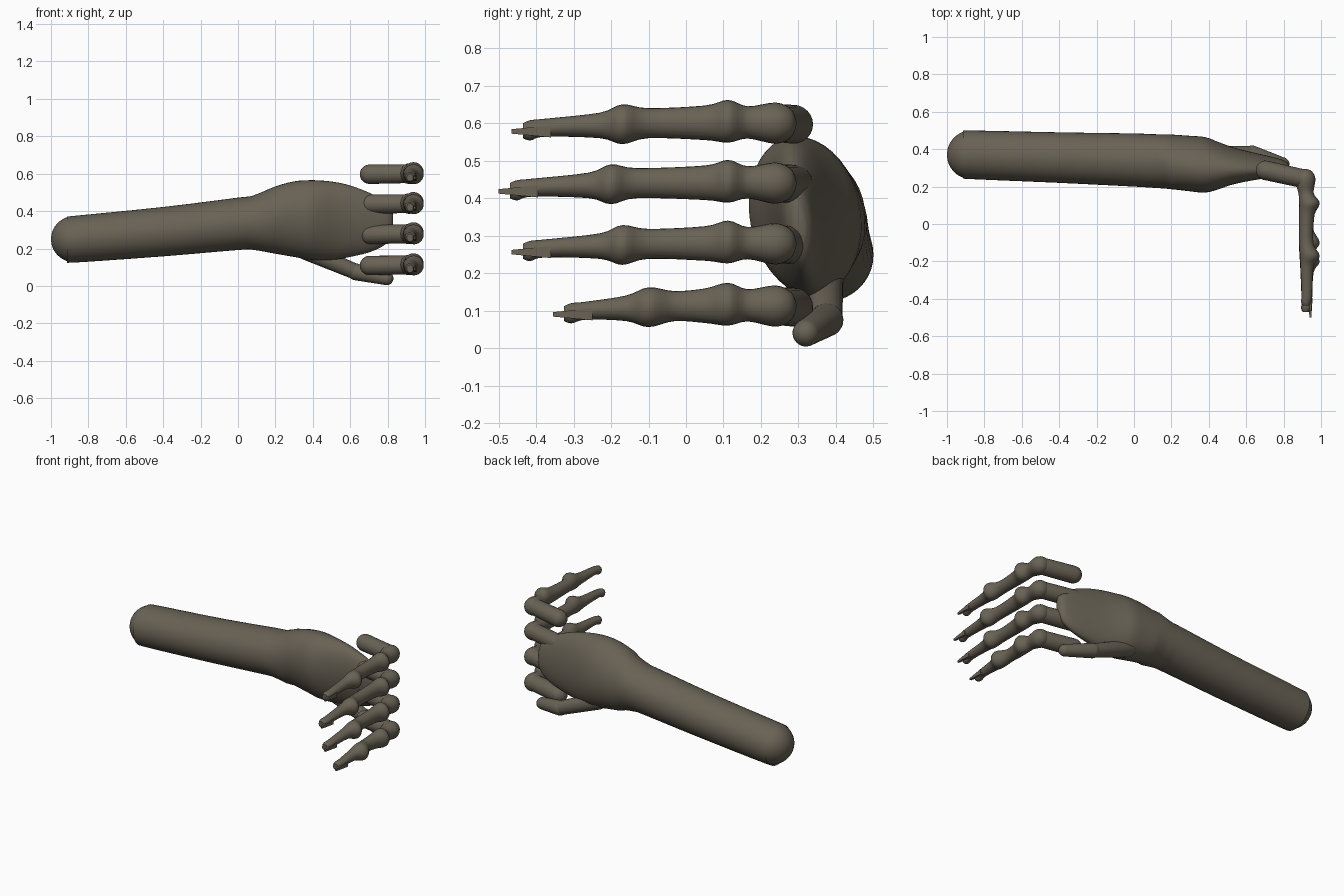
import bpy, bmesh, math
from mathutils import Vector

if "Cube" in bpy.data.objects:
    bpy.data.objects.remove(bpy.data.objects["Cube"])

skin = bpy.data.materials.new("grey brown skin")
skin.diffuse_color = (0.14, 0.122, 0.09, 1)
skin.use_nodes = True
skin.node_tree.nodes["Principled BSDF"].inputs["Base Color"].default_value = skin.diffuse_color


def finish(name, bm, angle=40):
    bmesh.ops.recalc_face_normals(bm, faces=bm.faces)
    me = bpy.data.meshes.new(name)
    bm.to_mesh(me)
    bm.free()
    ob = bpy.data.objects.new(name, me)
    bpy.context.collection.objects.link(ob)
    me.materials.append(skin)
    bpy.context.view_layer.objects.active = ob
    ob.select_set(True)
    bpy.ops.object.shade_smooth_by_angle(angle=math.radians(angle))
    ob.select_set(False)
    return ob


def smooth(stations, n):
    """Catmull-Rom resampling of station tuples."""
    s = [Vector(p) for p in stations]
    out = []
    for i in range(len(s) - 1):
        a, b, c, d = s[max(i - 1, 0)], s[i], s[i + 1], s[min(i + 2, len(s) - 1)]
        for k in range(n):
            t = k / n
            out.append(b + (c - a) * (t / 2) + (2 * a - 5 * b + 4 * c - d) * (t * t / 2)
                       + (3 * b - a - 3 * c + d) * (t ** 3 / 2))
    return out + [s[-1]]


def loft(name, stations, axis=None, n=4, sides=24, shear=0.0):
    """Stations are (x, y, z, horizontal radius, vertical radius)."""
    st = smooth(stations, n)
    bm = bmesh.new()
    rings = []
    for i, s in enumerate(st):
        p = Vector(s[:3])
        t = Vector(axis) if axis else Vector(st[min(i + 1, len(st) - 1)][:3]) - Vector(st[max(i - 1, 0)][:3])
        side = t.cross(Vector((0, 0, 1))).normalized()
        up = side.cross(t).normalized()
        ring = []
        for k in range(sides):
            a = 2 * math.pi * k / sides
            v = p + side * (math.cos(a) * s[3]) + up * (math.sin(a) * s[4])
            if p.x > 0.2:
                v.y -= shear * (v.z - p.z)
            ring.append(bm.verts.new(v))
        rings.append(ring)
    for r, q in zip(rings, rings[1:]):
        for k in range(sides):
            j = (k + 1) % sides
            bm.faces.new((r[k], r[j], q[j], q[k]))
    bm.faces.new(rings[0])
    bm.faces.new(rings[-1])
    return finish(name, bm)


def capsule(name, a, b, ra, rb):
    """Tapered rod with rounded ends."""
    a, b = Vector(a), Vector(b)
    d = (b - a).normalized()
    st = []
    for k in range(7):
        g = math.pi / 2 * k / 6
        r = max(ra * math.sin(g), 0.002)
        st.append((*(a - d * ra * math.cos(g)), r, r))
    for k in range(7):
        g = math.pi / 2 * k / 6
        r = max(rb * math.cos(g), 0.002)
        st.append((*(b + d * rb * math.sin(g)), r, r))
    return loft(name, st, axis=d, n=1)


# forearm flowing through the wrist into the palm
arm = []
for k in range(6):
    g = math.pi / 2 * k / 6
    r = max(0.13 * math.sin(g), 0.003)
    arm.append((-0.87 - 0.13 * math.cos(g), 0.37, 0.25, r, r * 0.96))
arm += [(-0.87, 0.37, 0.25, 0.13, 0.125), (-0.4, 0.355, 0.29, 0.135, 0.132),
        (0.0, 0.342, 0.332, 0.142, 0.14), (0.08, 0.338, 0.338, 0.143, 0.145),
        (0.2, 0.332, 0.352, 0.145, 0.18), (0.3, 0.323, 0.357, 0.147, 0.202),
        (0.38, 0.316, 0.353, 0.147, 0.212), (0.45, 0.312, 0.35, 0.125, 0.213),
        (0.52, 0.311, 0.348, 0.1, 0.207), (0.6, 0.309, 0.346, 0.08, 0.191),
        (0.7, 0.306, 0.339, 0.06, 0.16), (0.77, 0.303, 0.335, 0.046, 0.125),
        (0.81, 0.302, 0.335, 0.033, 0.09), (0.828, 0.302, 0.335, 0.015, 0.05)]
loft("forearm_and_palm", arm, axis=(1, 0, 0), n=3, sides=40, shear=0.1)

# thumb
capsule("thumb_base", (0.36, 0.37, 0.19), (0.63, 0.375, 0.075), 0.05, 0.042)
capsule("thumb_tip", (0.63, 0.375, 0.075), (0.795, 0.32, 0.04), 0.045, 0.036)

# fingers: height, second joint y, tip y
fingers = [("index", 0.6, -0.17, -0.465), ("middle", 0.44, -0.2, -0.5),
           ("ring", 0.278, -0.17, -0.465), ("little", 0.112, -0.1, -0.355)]
for name, z, j, tip in fingers:
    # stub joining the palm
    capsule(name + "_finger_base", (0.703, 0.287, z - 0.003), (0.915, 0.24, z), 0.052, 0.05)
    # long part with swollen joints
    e = tip + 0.03
    path = [(0.915, 0.295, z, 0.003, 0.003), (0.915, 0.282, z, 0.036, 0.036),
            (0.915, 0.24, z, 0.055, 0.055), (0.92, 0.165, z + 0.002, 0.041, 0.043),
            (0.938, 0.112, z + 0.005, 0.055, 0.057), (0.924, 0.05, z + 0.001, 0.041, 0.046),
            (0.921, j + 0.07, z, 0.038, 0.04), (0.94, j, z - 0.003, 0.053, 0.053),
            (0.925, j - 0.06, z - 0.006, 0.035, 0.034),
            (0.924, tip + 0.09, z - 0.012, 0.028, 0.024),
            (0.92, e + 0.02, z - 0.019, 0.027, 0.027), (0.92, e, z - 0.02, 0.018, 0.02)]
    loft(name + "_finger", path, axis=(0, -1, 0))
    # pointed nail on the outer side of the tip
    bm = bmesh.new()
    bmesh.ops.create_cube(bm, size=1)
    for v in bm.verts:
        front = v.co.y < 0
        v.co = Vector((0.943 + v.co.x * (0.01 if front else 0.024),
                       tip if front else tip + 0.105,
                       z - 0.022 + v.co.z * (0.012 if front else 0.032)))
    finish(name + "_nail", bm, 30)
